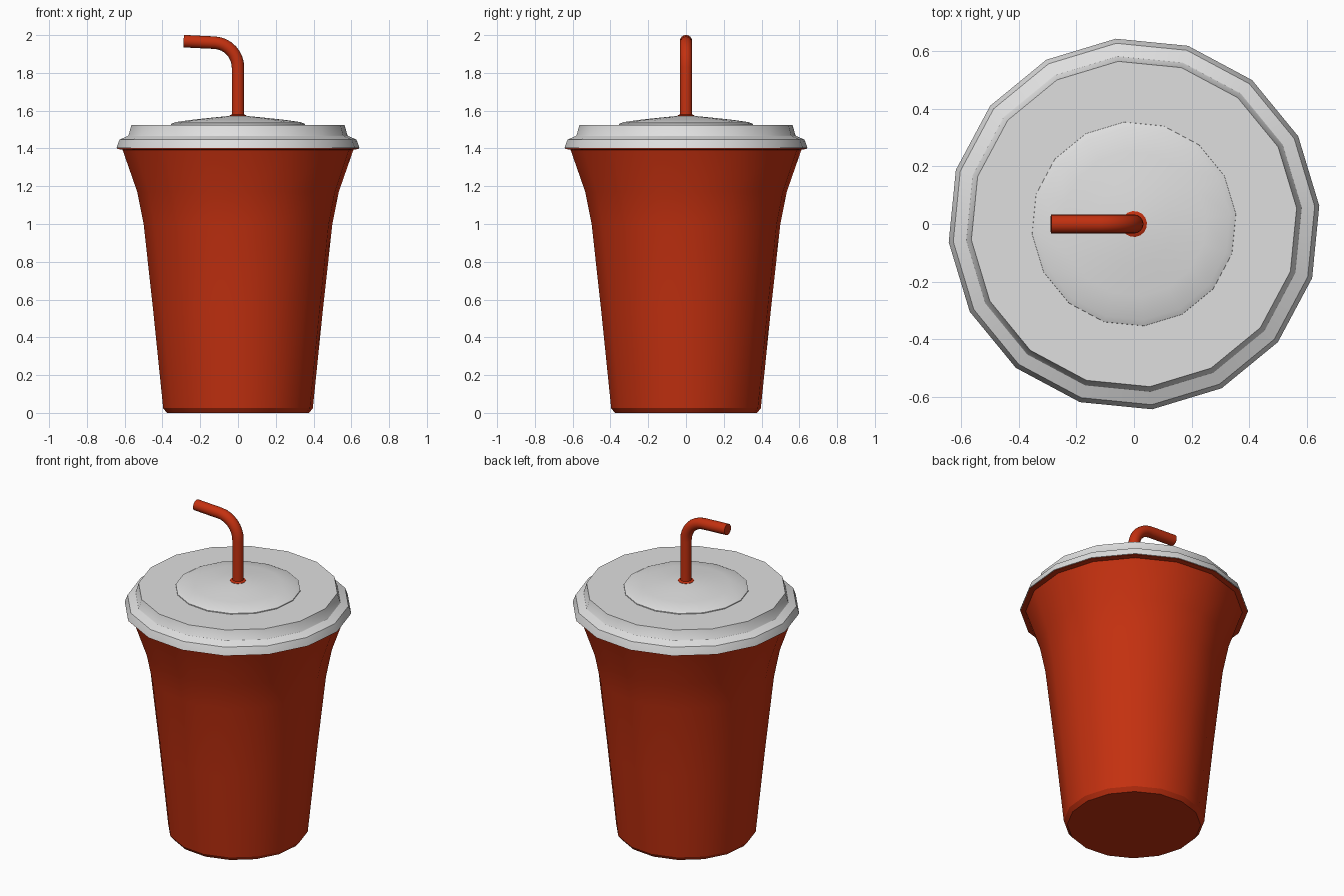
import bpy, bmesh, math
from mathutils import Vector

if "Cube" in bpy.data.objects:
    bpy.data.objects.remove(bpy.data.objects["Cube"])

PHASE = math.radians(5.6)


def material(name, rgb):
    m = bpy.data.materials.new(name)
    m.diffuse_color = (*rgb, 1)
    m.use_nodes = True
    m.node_tree.nodes["Principled BSDF"].inputs["Base Color"].default_value = m.diffuse_color
    return m


RED = material("red", (0.55, 0.03, 0.005))
GREY = material("light grey", (0.74, 0.74, 0.74))


def build(name, rings, mat):
    """Skin a list of vertex rings, capping both ends."""
    bm = bmesh.new()
    loops = [[bm.verts.new(p) for p in ring] for ring in rings]
    n = len(loops[0])
    for a, b in zip(loops, loops[1:]):
        for i in range(n):
            j = (i + 1) % n
            bm.faces.new((a[i], a[j], b[j], b[i]))
    bm.faces.new(loops[0][::-1])
    bm.faces.new(loops[-1])
    bmesh.ops.recalc_face_normals(bm, faces=bm.faces)
    me = bpy.data.meshes.new(name)
    bm.to_mesh(me)
    bm.free()
    me.materials.append(mat)
    ob = bpy.data.objects.new(name, me)
    bpy.context.collection.objects.link(ob)
    bpy.ops.object.select_all(action='DESELECT')
    ob.select_set(True)
    bpy.context.view_layer.objects.active = ob
    bpy.ops.object.shade_smooth_by_angle(angle=math.radians(30))
    return ob


def lathe(name, profile, mat, n=16):
    angles = [PHASE + 2 * math.pi * i / n for i in range(n)]
    return build(name, [[(r * math.cos(a), r * math.sin(a), z) for a in angles]
                        for r, z in profile], mat)


def sweep(name, path, radius, mat, n=16):
    """Round tube along a path of (x, z) points."""
    pts = [Vector((x, 0, z)) for x, z in path]
    side = Vector((0, 1, 0))
    rings = []
    for i, p in enumerate(pts):
        t = (pts[min(i + 1, len(pts) - 1)] - pts[max(i - 1, 0)]).normalized()
        u = side.cross(t)
        rings.append([p + radius * (math.cos(a) * u + math.sin(a) * side)
                      for a in (2 * math.pi * k / n for k in range(n))])
    return build(name, rings, mat)


# Flared cup with rolled underside rim
lathe("cup", [(0.378, 0), (0.398, 0.025), (0.452, 0.55), (0.502, 1.0),
              (0.536, 1.17), (0.614, 1.393), (0.643, 1.398), (0.64, 1.404)], RED)

# Stepped lid
lathe("lid", [(0.646, 1.402), (0.644, 1.41), (0.63, 1.447), (0.585, 1.466),
              (0.582, 1.47), (0.567, 1.525)], GREY)

# Low dome in the middle of the lid
lathe("lid_dome", [(0.356, 1.52), (0.355, 1.53), (0.335, 1.539), (0.25, 1.551),
                   (0.14, 1.563), (0.045, 1.572)], GREY)

# Straw with collar where it enters the lid
lathe("straw_collar", [(0.045, 1.56), (0.045, 1.574), (0.034, 1.58)], RED)
bend = [(-0.13 + 0.13 * math.cos(a), 1.828 + 0.132 * math.sin(a))
        for a in (math.radians(86 * k / 8) for k in range(9))]
sweep("straw", [(0, 1.5)] + bend + [(-0.288, 1.968)], 0.033, RED)
